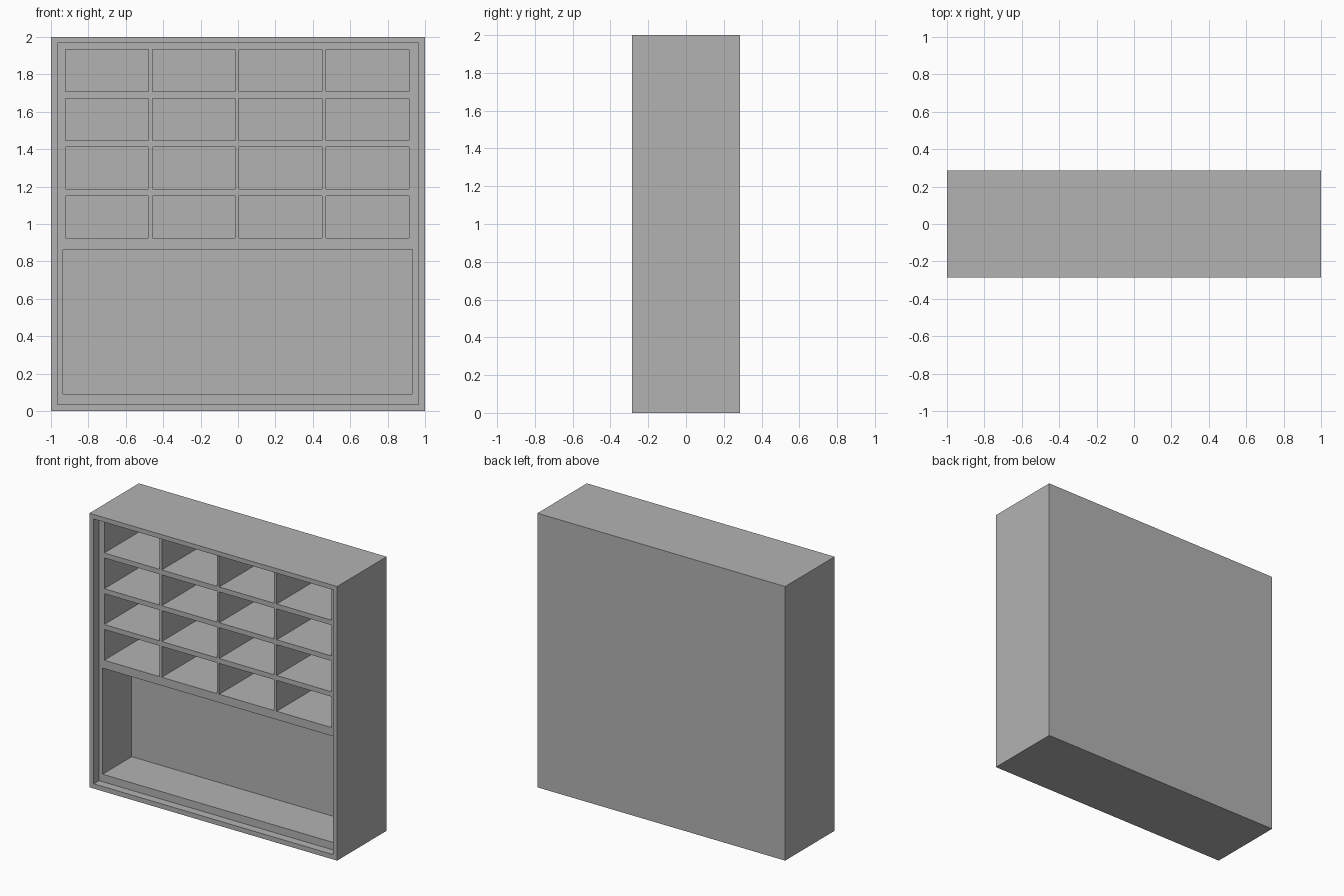
import bpy
import bmesh
from mathutils import Vector

cube = bpy.data.objects.get("Cube")
if cube:
    bpy.data.objects.remove(cube, do_unlink=True)

# Main dimensions
DEPTH = 0.57
FRONT = -DEPTH / 2
REVEAL = 0.06       # face frame set back behind the outer rim
CELL_DEPTH = 0.45
BAY_DEPTH = 0.335

# Openings as (x0, x1, z0, z1)
inner = (-0.965, 0.965, 0.035, 1.967)
bay = (-0.935, 0.932, 0.09, 0.864)
cells = [(-0.922 + 0.464 * c, -0.478 + 0.464 * c,
          0.925 + 0.261 * r, 1.15 + 0.261 * r)
         for c in range(4) for r in range(4)]


def recess(bm, rect, depth):
    """Push the front faces inside rect back by depth."""
    x0, x1, z0, z1 = rect
    picked = []
    for f in bm.faces:
        c = f.calc_center_median()
        if f.normal.y < -0.9 and x0 < c.x < x1 and z0 < c.z < z1:
            picked.append(f)
    out = bmesh.ops.extrude_face_region(bm, geom=picked)
    verts = [g for g in out["geom"] if isinstance(g, bmesh.types.BMVert)]
    bmesh.ops.translate(bm, verts=verts, vec=(0, depth, 0))
    stale = [f for f in picked if f.is_valid]
    if stale:
        bmesh.ops.delete(bm, geom=stale, context="FACES_KEEP_BOUNDARY")
    bm.normal_update()


# Solid block, cut along every opening edge
bm = bmesh.new()
bmesh.ops.create_cube(bm, size=1)
for v in bm.verts:
    v.co = Vector((v.co.x * 2, v.co.y * DEPTH, v.co.z * 2 + 1))
openings = [inner, bay] + cells
cuts = [(x, 0) for x in {round(x, 3) for o in openings for x in o[:2]}]
cuts += [(z, 2) for z in {round(z, 3) for o in openings for z in o[2:]}]
for pos, axis in cuts:
    point, normal = Vector(), Vector()
    point[axis], normal[axis] = pos, 1
    bmesh.ops.bisect_plane(bm, geom=bm.verts[:] + bm.edges[:] + bm.faces[:],
                           dist=1e-5, plane_co=point, plane_no=normal)
bm.normal_update()

# Reveal, large lower bay and the pigeonholes
recess(bm, inner, REVEAL)
recess(bm, bay, BAY_DEPTH)
for cell in cells:
    recess(bm, cell, CELL_DEPTH)

# Merge the leftover cuts on the plain sides and back
plain = [e for e in bm.edges if all(f.normal.y > -0.9 for f in e.link_faces)]
bmesh.ops.dissolve_limit(bm, angle_limit=0.01, verts=[], edges=plain)
bmesh.ops.recalc_face_normals(bm, faces=bm.faces[:])

mesh = bpy.data.meshes.new("pigeonhole_cabinet")
bm.to_mesh(mesh)
bm.free()
cabinet = bpy.data.objects.new("pigeonhole_cabinet", mesh)
bpy.context.collection.objects.link(cabinet)

# Single plain grey finish
grey = bpy.data.materials.new("plain_grey")
grey.use_nodes = True
colour = (0.45, 0.45, 0.45, 1)
grey.diffuse_color = colour
grey.node_tree.nodes["Principled BSDF"].inputs["Base Color"].default_value = colour
mesh.materials.append(grey)
